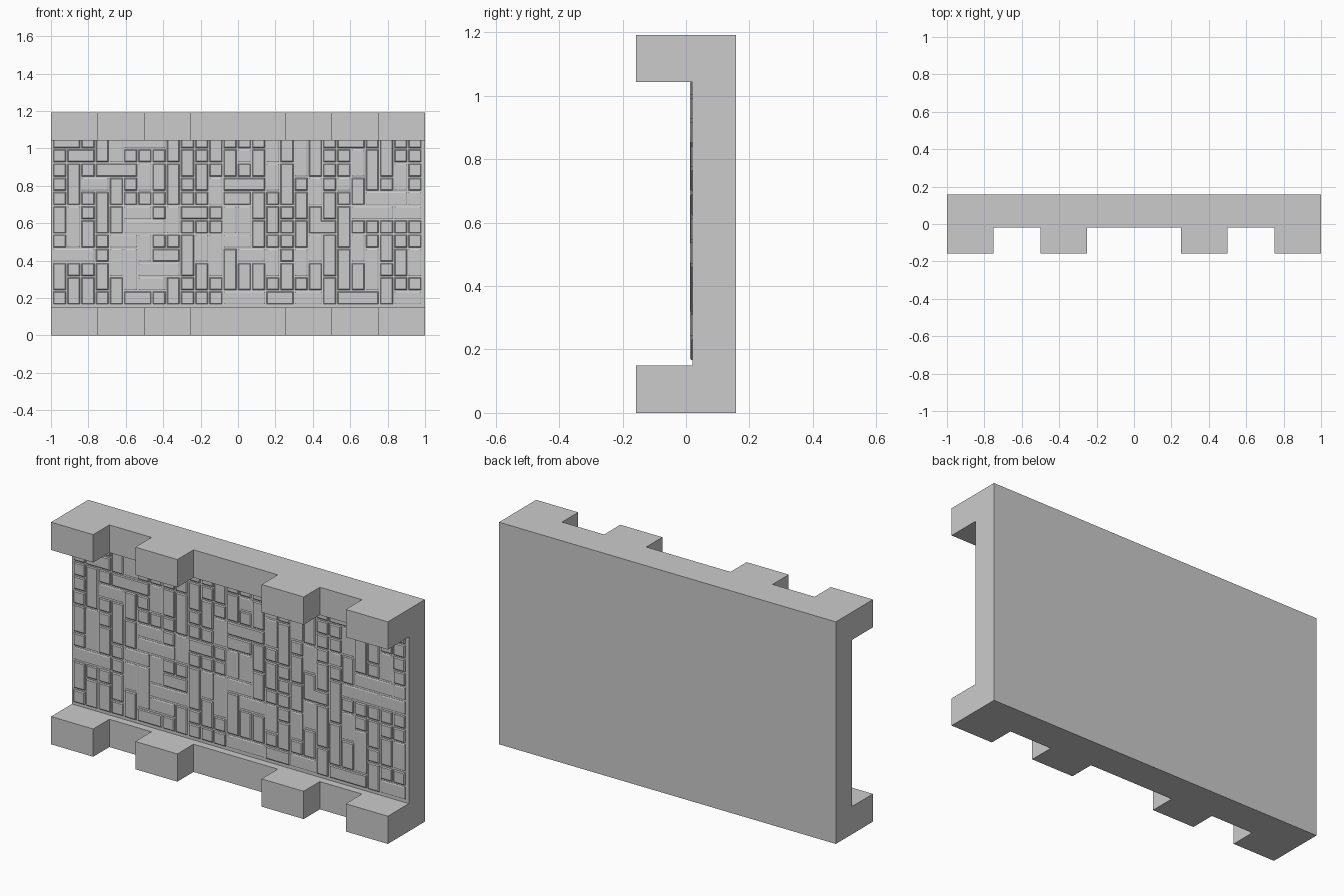
import bpy
import bmesh
import random

random.seed(7)
cube = bpy.data.objects.get("Cube")
if cube:
    bpy.data.objects.remove(cube)

grey = bpy.data.materials.new("plain_grey")
grey.use_nodes = True
GREY = (0.6, 0.6, 0.6, 1)
grey.diffuse_color = GREY
grey.node_tree.nodes["Principled BSDF"].inputs["Base Color"].default_value = GREY

DEPTH, HEIGHT, RIM = 0.157, 1.192, 0.149
WALL_FRONT, RAIL_FRONT = 0.02, -0.02


def make_object(name, bm):
    bmesh.ops.recalc_face_normals(bm, faces=bm.faces)
    mesh = bpy.data.meshes.new(name)
    bm.to_mesh(mesh)
    bm.free()
    mesh.materials.append(grey)
    obj = bpy.data.objects.new(name, mesh)
    bpy.context.collection.objects.link(obj)
    return obj


def loft(bm, low, high):
    """Closed solid between two matching rings of points."""
    a = [bm.verts.new(p) for p in low]
    b = [bm.verts.new(p) for p in high]
    bm.faces.new(a)
    bm.faces.new(b)
    for i in range(len(a)):
        j = (i + 1) % len(a)
        bm.faces.new((a[i], a[j], b[j], b[i]))


# Frame: battlement plan extruded upwards, with a slot cut through the front
plan = [(1, DEPTH), (-1, DEPTH)]
for x0, x1 in ((-1, -0.75), (-0.5, -0.25), (0.25, 0.5), (0.75, 1)):
    tooth = [(x0, RAIL_FRONT), (x0, -DEPTH), (x1, -DEPTH), (x1, RAIL_FRONT)]
    plan += tooth[1:] if x0 == -1 else tooth[:-1] if x1 == 1 else tooth
bm = bmesh.new()
loft(bm, [(x, y, 0) for x, y in plan], [(x, y, HEIGHT) for x, y in plan])
frame = make_object("wall_frame", bm)

slot = [(-2, -1), (2, -1), (2, WALL_FRONT), (-2, WALL_FRONT)]
bm = bmesh.new()
loft(bm, [(x, y, RIM) for x, y in slot], [(x, y, HEIGHT - RIM) for x, y in slot])
cutter = make_object("slot_cutter", bm)
cutter.hide_render = True
cut = frame.modifiers.new("slot", "BOOLEAN")
cut.operation, cut.solver, cut.object = "DIFFERENCE", "EXACT", cutter
bpy.context.view_layer.objects.active = frame
bpy.ops.object.modifier_apply(modifier=cut.name)
bpy.data.objects.remove(cutter)

# Tile layout, bottom row first: # is a single square, other cells are filled freely
LAYOUT = [
    "#..#...#..##..............",
    ".........#.#...#.#......##",
    ".##....................#..",
    "................#.........",
    "#..#...##......##.....#..#",
    ".........###.........#####",
    "...........#....#.........",
    "#.#...##..#....#....#.....",
    ".....#...#.......#.#...#.#",
    "#.#........#.#......#....#",
    "#....###..#........##...##",
    "..#......##..#.....#....#.",
]
PITCH, LEFT, BOTTOM = 0.076, -0.992, 0.162
COLS, ROWS = len(LAYOUT[0]), len(LAYOUT)


def outline_inset(points, d):
    """Move each edge of a counter-clockwise right-angled outline inwards."""
    ring = []
    for i, (x, y) in enumerate(points):
        for qx, qy in ((points[i - 1]), ):
            ex, ey = x - qx, y - qy
        nx, ny = points[(i + 1) % len(points)]
        fx, fy = nx - x, ny - y
        sign = lambda v: (v > 0) - (v < 0)
        ring.append((x - d * (sign(ey) + sign(fy)), y + d * (sign(ex) + sign(fx))))
    return ring


def add_tile(bm, outline, corner, flip, rise):
    rings = []
    for inset, y in ((0.06, WALL_FRONT + 0.002), (0.06, WALL_FRONT - rise * 0.4),
                     (0.12, WALL_FRONT - rise)):
        rings.append([(LEFT + PITCH * (corner[0] + flip[0] * u), y,
                       BOTTOM + PITCH * (corner[1] + flip[1] * v))
                      for u, v in outline_inset(outline, inset)])
    verts = [[bm.verts.new(p) for p in ring] for ring in rings]
    bm.faces.new(verts[0])
    bm.faces.new(verts[-1])
    n = len(outline)
    for lower, upper in zip(verts, verts[1:]):
        for i in range(n):
            j = (i + 1) % n
            bm.faces.new((lower[i], lower[j], upper[j], upper[i]))


def rectangle(w, h):
    return [(0, 0), (w, 0), (w, h), (0, h)]


ELBOW = [(0, 0), (2, 0), (2, 1), (1, 1), (1, 2), (0, 2)]
taken = {(c, r) for r in range(ROWS) for c in range(COLS) if LAYOUT[r][c] == "#"}
singles = sorted(taken)


def is_free(cells):
    return all(0 <= c < COLS and 0 <= r < ROWS and (c, r) not in taken for c, r in cells)


# Relief tiles: known squares, then elbows and bars in the remaining cells
bm = bmesh.new()
RISES = (0.004, 0.006, 0.008)
for cell in singles:
    add_tile(bm, rectangle(1, 1), cell, (1, 1), random.choice(RISES[1:]))

for r in range(ROWS):
    for c in range(COLS):
        if (c, r) in taken:
            continue
        rise = random.choice(RISES)
        fx, fy = random.choice((1, -1)), random.choice((1, -1))
        elbow = [(c, r), (c + fx, r), (c, r + fy)]
        if random.random() < 0.25 and is_free(elbow):
            add_tile(bm, ELBOW, (c + (fx < 0), r + (fy < 0)), (fx, fy), rise)
            taken.update(elbow)
            continue
        shapes = [(2, 1), (3, 1), (1, 2), (1, 2), (1, 3)]
        random.shuffle(shapes)
        for w, h in shapes + [(1, 1)]:
            cells = [(c + i, r + j) for i in range(w) for j in range(h)]
            if is_free(cells):
                add_tile(bm, rectangle(w, h), (c, r), (1, 1), rise)
                taken.update(cells)
                break
make_object("relief_tiles", bm)
